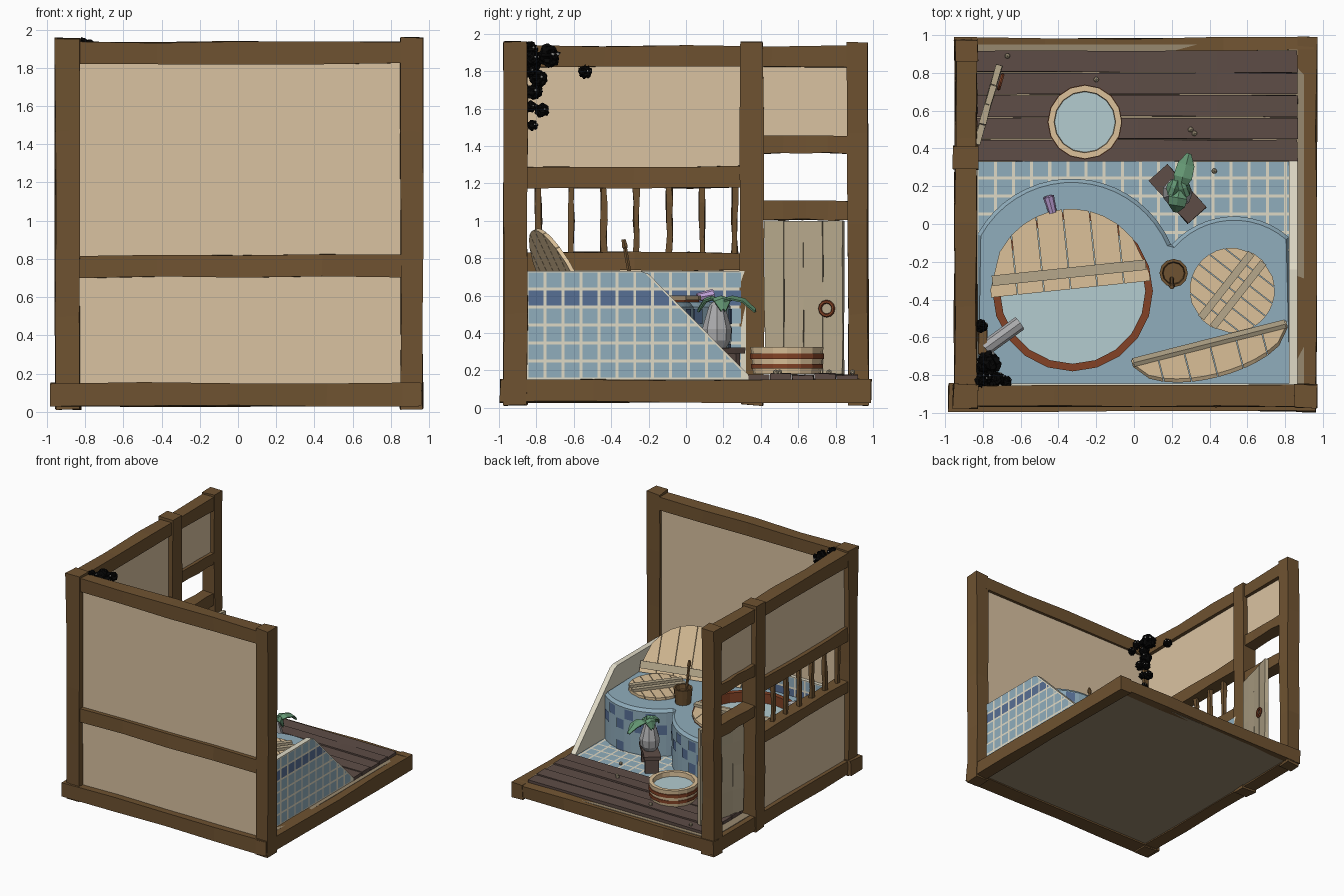
import bpy, bmesh, math, random
from mathutils import Matrix, Vector, Euler

if "Cube" in bpy.data.objects:
    bpy.data.objects.remove(bpy.data.objects["Cube"])
random.seed(4)

def mat(name, r, g, b):
    m = bpy.data.materials.new(name)
    m.diffuse_color = [(c / 255) ** 2.2 for c in (r, g, b)] + [1]
    m.use_nodes = True
    m.node_tree.nodes["Principled BSDF"].inputs["Base Color"].default_value = m.diffuse_color
    return m

BEAM = mat("beam", 110, 83, 52); PLASTER = mat("plaster", 217, 193, 160)
PALE = mat("pale_wood", 219, 192, 152); GREYWOOD = mat("grey_wood", 180, 166, 138)
FLOOR = mat("dark_floor", 94, 78, 72); TILE = mat("tile", 143, 172, 187)
NAVY = mat("navy_tile", 88, 111, 148); GROUT = mat("grout", 222, 217, 197)
RED = mat("red_wood", 130, 68, 42); WATER = mat("water", 178, 203, 207)
STONE = mat("stone", 168, 168, 170); LEAF = mat("leaf", 100, 150, 115)
SOOT = mat("soot", 14, 14, 14); WHITE = mat("white", 235, 235, 230)
PURPLE = mat("purple", 190, 160, 215); UNDER = mat("underside", 150, 135, 110)

def done(name, bm, *mats, M=None):
    bmesh.ops.recalc_face_normals(bm, faces=bm.faces)
    me = bpy.data.meshes.new(name); bm.to_mesh(me); bm.free()
    for m in mats: me.materials.append(m)
    ob = bpy.data.objects.new(name, me)
    bpy.context.collection.objects.link(ob)
    if M is not None: ob.matrix_world = M
    return ob

def prism(bm, pts, z0, z1, mi=0):
    a = [bm.verts.new((x, y, z0)) for x, y in pts]
    b = [bm.verts.new((x, y, z1)) for x, y in pts]
    fs = [bm.faces.new(a), bm.faces.new(b)]
    n = len(pts)
    fs += [bm.faces.new((a[i], a[(i + 1) % n], b[(i + 1) % n], b[i])) for i in range(n)]
    for f in fs: f.material_index = mi

def rect(x0, x1, y0, y1): return [(x0, y0), (x1, y0), (x1, y1), (x0, y1)]

def box(name, x0, x1, y0, y1, z0, z1, m, wob=0.0, M=None):
    bm = bmesh.new()
    prism(bm, rect(x0, x1, y0, y1), z0, z1)
    if wob:  # hand-hewn timber: cut along the length, jitter each section
        d = (x1 - x0, y1 - y0, z1 - z0); ax = d.index(max(d)); lo = (x0, y0, z0)[ax]
        no = Vector([float(i == ax) for i in range(3)])
        for k in (.25, .5, .75):
            bmesh.ops.bisect_plane(bm, geom=bm.verts[:] + bm.edges[:] + bm.faces[:],
                                   plane_co=no * (lo + d[ax] * k), plane_no=no)
        for v in bm.verts:
            v.co += Vector([random.uniform(-wob, wob) for _ in range(3)])
    return done(name, bm, m, M=M)

def beam(name, *b): return box(name, *b, BEAM, .006)

def lathe(name, prof, n, m, M, mi=None, mats=()):
    bm = bmesh.new(); rings = []
    for r, z in prof:
        rings.append([bm.verts.new((r * math.cos(6.2832 * i / n), r * math.sin(6.2832 * i / n), z)) for i in range(n)])
    for k in range(len(rings) - 1):
        for i in range(n):
            f = bm.faces.new((rings[k][i], rings[k][(i + 1) % n], rings[k + 1][(i + 1) % n], rings[k + 1][i]))
            f.material_index = mi[k] if mi else 0
    for r in (rings[0], rings[-1]): bm.faces.new(r).material_index = mi[-1] if mi and r is rings[-1] else 0
    return done(name, bm, m, *mats, M=M)

T = Matrix.Translation
def R(x, y, z): return Euler([math.radians(a) for a in (x, y, z)]).to_matrix().to_4x4()

def tiles(name, o, u, v, lu, lv, navy_row=None, clip=None, s=.096):
    bm = bmesh.new(); o, u, v = Vector(o), Vector(u), Vector(v); g = .008
    for j in range(round(lv / s)):
        for i in range(round(lu / s)):
            q = rect(i * s + g, min((i + 1) * s - g, lu), j * s + g, min((j + 1) * s - g, lv))
            f = bm.faces.new([bm.verts.new(o + u * a + v * b) for a, b in q])
            f.material_index = int(j == navy_row)
    if clip:
        bmesh.ops.bisect_plane(bm, geom=bm.verts[:] + bm.edges[:] + bm.faces[:], plane_co=clip[0],
                               plane_no=clip[1], clear_outer=True)
    return done(name, bm, TILE, NAVY)

# Base frame and floors
box("underside_panel", -.9, .9, -.92, .95, .04, .15, UNDER)
beam("base_front", -.98, .95, -.99, -.845, .03, .15)
beam("base_back", -.95, .95, .92, .985, .04, .15)
beam("base_right", .865, .965, -.995, .99, .03, .15)
beam("base_left", -.95, -.83, -.98, .98, .03, .15)
box("tile_floor", -.83, .865, -.85, .33, .14, .165, GROUT)
tiles("floor_tiles", (-.83, -.14, .168), (1, 0, 0), (0, 1, 0), 1.69, .48)
for i in range(5):
    y = .33 + i * .118
    box(f"floor_plank_{i}", -.83, .865, y + .003, y + .115, .14, .175 + .008 * (i % 2), FLOOR, .003)
# Posts
for n, b in {"corner": (-.955, -.825, -.975, -.85), "front_right": (.85, .97, -.975, -.85),
             "door": (-.955, -.825, .29, .415), "back_left": (-.95, -.83, .865, .975)}.items():
    beam(n + "_post", *b, .015, 1.955)
# Front wall
box("front_panel", -.85, .88, -.93, -.875, .13, 1.85, PLASTER)
beam("front_top_beam", -.85, .87, -.965, -.855, 1.82, 1.935)
beam("front_mid_beam", -.85, .87, -.965, -.88, .705, .82)
# Left wall with slatted window and door opening
for n, y0, y1, z0, z1 in [("top", -.88, .9, 1.82, 1.935), ("window_head", -.88, .32, 1.175, 1.29),
                          ("window_sill", -.88, .32, .735, .83), ("door_upper", .4, .88, 1.36, 1.455),
                          ("door_lower", .4, .88, 1.005, 1.105)]:
    beam(n + "_beam", -.945, -.835, y0, y1, z0, z1)
for n, y0, y1, z0, z1 in [("lower", -.86, .3, .13, .75), ("upper", -.86, .3, 1.28, 1.84), ("door_top", .4, .88, 1.45, 1.84)]:
    box(n + "_panel", -.915, -.865, y0, y1, z0, z1, PLASTER)
for i in range(7):
    y = -.79 + i * .175
    beam(f"window_slat_{i}", -.905, -.875, y - .016, y + .016, .82, 1.19)
# Door ajar, with ring handle
DM = T((-.835, .425, 0)) @ R(0, 0, -16)
for i in range(4):
    box(f"door_plank_{i}", -.015, .02, i * .109, i * .109 + .106, .18, 1.0, GREYWOOD, .003, DM)
bpy.ops.mesh.primitive_torus_add(major_radius=.037, minor_radius=.01, major_segments=12, minor_segments=6)
ring = bpy.context.object; ring.name = "door_ring"; ring.data.materials.append(RED)
ring.matrix_world = DM @ T((.034, .35, .53)) @ R(0, 90, 0)

# Tiled surround: left, front and sloped right side
box("left_tile_backing", -.87, -.825, -.85, .32, .14, .73, GROUT)
tiles("left_tiles", (-.822, -.85, .155), (0, 1, 0), (0, 0, 1), 1.165, .572, 4)
box("front_tile_backing", -.83, .85, -.88, -.845, .14, .73, GROUT)
tiles("front_tiles", (-.83, -.842, .155), (1, 0, 0), (0, 0, 1), 1.66, .572, 4)
bm = bmesh.new()
prism(bm, [(-.85, .15), (.335, .15), (.335, .175), (-.2, .715), (-.24, .73), (-.85, .73)], 0, .045)
done("side_wall", bm, GROUT, M=T((.82, 0, 0)) @ Matrix(((0, 0, 1, 0), (1, 0, 0, 0), (0, 1, 0, 0), (0, 0, 0, 1))))
tiles("side_tiles", (.868, -.85, .155), (0, 1, 0), (0, 0, 1), 1.2, .572, 4, ((.86, -.21, .71), (0, .535, .53)))

# Double-lobed bath with a hole for the pool
TOP = .565
def lobe(cx, cy, r, a0, a1, n):
    return [(cx + r * math.cos(math.radians(a0 + (a1 - a0) * i / n)), cy + r * math.sin(math.radians(a0 + (a1 - a0) * i / n))) for i in range(n + 1)]
def outline(d):
    return [(-.825, -.85)] + lobe(-.33, -.33, .57 - d, 151, 23, 18) + lobe(.53, -.4, .44 - d, 139, 49, 12) + [(.825, -.85)]
PC = (-.325, -.355)
bm = bmesh.new()
loops = [[bm.verts.new((x, y, z)) for x, y in p] for p, z in
         [(outline(0), .15), (outline(0), TOP - .025), (outline(.02), TOP)]]
hole = [[bm.verts.new((x, y, z)) for x, y in lobe(*PC, .41, 0, 360, 20)[:-1]] for z in (TOP, .4)]
for a, b in ((loops[0], loops[1]), (loops[1], loops[2]), hole):
    for i in range(len(a)):
        j = (i + 1) % len(a); bm.faces.new((a[i], a[j], b[j], b[i]))
es = [e for e in bm.edges if all(v in loops[2] or v in hole[0] for v in e.verts)]
bmesh.ops.triangle_fill(bm, edges=es, use_beauty=True)
done("bath_body", bm, TILE)
# Navy accent tiles wrapped round the bath
bm = bmesh.new()
def accents(cx, cy, r, a0, a1):
    step = math.degrees(.09 / r); k = 0; a = a0
    while a < a1:
        for row in range(4):
            if (row + k) % 2 == 0 and (row >= 2 or random.random() < .25):
                p = lobe(cx, cy, r + .006, a, a + step * .85, 1); z = .165 + row * .094
                bm.faces.new([bm.verts.new((*p[i], h)) for i, h in ((0, z), (1, z), (1, z + .082), (0, z + .082))])
        a += step; k += 1
accents(-.33, -.33, .57, 30, 143); accents(.53, -.4, .44, 52, 128)
done("bath_accent_tiles", bm, NAVY)
# Pool rim and water
lathe("pool_water", [(.41, .46), (.41, .5)], 20, WATER, T((*PC, 0)))
bm = bmesh.new()
o, n_, t = [lobe(*PC, r, 0, 360, 20)[:-1] for r in (.425, .385, .385)]
for i in range(20):
    j = (i + 1) % 20
    prism(bm, [o[i], o[j], n_[j], n_[i]], .48, TOP + .018)
done("pool_rim", bm, RED)

# Plank lids
def lid(name, r, half, bars, M, n=6):
    bm = bmesh.new(); h = lambda x: math.sqrt(max(r * r - x * x, .0004))
    for i in range(n):
        x0, x1 = -r + 2 * r * i / n + .002, -r + 2 * r * (i + 1) / n - .002; xm = (x0 + x1) / 2
        lo = [(x0, 0), (x1, 0)] if half else [(x0, -h(x0)), (xm, -h(xm)), (x1, -h(x1))]
        prism(bm, lo + [(x1, h(x1)), (xm, h(xm)), (x0, h(x0))], 0, .022)
    for y0, y1 in bars:
        w = h(max(abs(y0), abs(y1))); prism(bm, rect(-w, w, y0, y1), .022, .045, 1)
    return done(name, bm, PALE, GREYWOOD, M=M)
lid("pool_half_lid", .425, True, [(.06, .115)], T((-.335, -.345, TOP + .012)) @ R(0, 0, 6))
lid("small_lid", .225, False, [(-.06, -.02), (.02, .06)], T((.52, -.35, TOP + .005)) @ R(0, 0, 52))
X = Vector((-.97, -.245, 0)).normalized(); Y = Vector((.107, -.41, .9)).normalized(); Z = X.cross(Y)
M = Matrix((X, Y, Z)).transposed().to_4x4(); M.translation = (.4, -.635, TOP)
lid("leaning_half_lid", .425, True, [(.03, .09)], M)

# Bucket with ladle, spout and cup on the bath edge
lathe("bucket", [(.062, 0), (.075, .13), (.06, .13), (.055, .09)], 12, BEAM, T((.21, -.26, TOP)))
lathe("ladle", [(.012, 0), (.012, .26), (.018, .27), (.012, .31)], 6, BEAM, T((.2, -.28, TOP + .03)) @ R(10, 0, 0))
beam("spout_bracket", -.82, -.78, -.69, -.56, TOP, .7)
lathe("spout", [(.04, 0), (.04, .23), (.03, .23), (.03, .18)], 8, STONE, T((-.79, -.66, .67)) @ R(0, 95, 36))
lathe("cup", [(.022, 0), (.03, .09), (.022, .09), (.018, .02)], 8, PURPLE, T((-.43, .06, .59)) @ R(-80, 0, 15))

# Stool with stone figure and leaf hat
SM = T((.23, .16, 0)) @ R(0, 0, -48)
box("stool_top", -.155, .155, -.065, .065, .29, .32, FLOOR, .003, SM)
for s in (-1, 1):
    box(f"stool_leg_{'ab'[s > 0]}", s * .11 - .015, s * .11 + .015, -.055, .055, .165, .29, FLOOR, 0, SM)
lathe("stone_figure", [(.05, .32), (.075, .36), (.08, .42), (.06, .49), (.04, .55), (.015, .57)], 9, STONE, T((.23, .165, 0)))
bm = bmesh.new()
for ang, ln in ((75, .2), (-100, .12), (160, .07), (20, .06)):
    c, s = math.cos(math.radians(ang)), math.sin(math.radians(ang)); prev = None
    for k, w, z in ((0, .02, .58), (.35, .05, .6), (.7, .045, .585), (1, .012, .53)):
        d = ln * k
        row = [bm.verts.new((d * c - q * w * s, d * s + q * w * c, z - abs(q) * .015)) for q in (-1, 0, 1)]
        if prev:
            for i in (0, 1): bm.faces.new((prev[i], prev[i + 1], row[i + 1], row[i]))
        prev = row
hat = done("leaf_hat", bm, LEAF, M=T((.24, .18, 0)))
hat.modifiers.new("thick", 'SOLIDIFY').thickness = .01

# Wash basin on the plank floor
lathe("basin", [(.18, .18), (.185, .21), (.193, .21), (.193, .235), (.187, .235), (.189, .262), (.198, .262), (.198, .29),
                (.192, .29), (.195, .325), (.163, .325), (.16, .285)], 16, PALE, T((-.26, .54, 0)),
      [0, 1, 1, 1, 0, 1, 1, 1, 0, 0, 0, 2], (RED, WATER))

# Acorns and soot balls
def ball(name, p, r, m, spiky=0, sub=1):
    bm = bmesh.new(); bmesh.ops.create_icosphere(bm, subdivisions=sub, radius=r)
    for v in bm.verts: v.co *= 1 + random.uniform(-spiky, spiky)
    done(name, bm, m, M=T(p))
for i, (x, y) in enumerate([(-.67, .89), (-.2, .765), (.3, .5), (.425, .28), (.32, .48)]):
    ball(f"acorn_{i}", (x, y, .19), .016, GREYWOOD)
for i, (x, y, z, r) in enumerate([(-.77, -.735, 1.88, .058), (-.81, -.54, 1.795, .034), (-.8, -.82, 1.84, .042), (-.72, -.82, 1.87, .035),
                                  (-.79, -.79, 1.76, .045), (-.76, -.82, 1.69, .04), (-.8, -.77, 1.59, .036), (-.79, -.83, 1.61, .03),
                                  (-.8, -.82, 1.51, .027), (-.68, -.835, 1.8, .03), (-.81, -.83, 1.92, .035), (-.8, -.8, 1.69, .033)]):
    ball(f"soot_{i}", (x, y, z), r, SOOT, .22, 3)
    for s in (-1, 1):
        e = Vector((.7 + s * .25, .7 - s * .25, .2)).normalized() * r * .98
        ball(f"soot_eye_{i}_{'lr'[s > 0]}", Vector((x, y, z)) + e, r * .16, WHITE)
